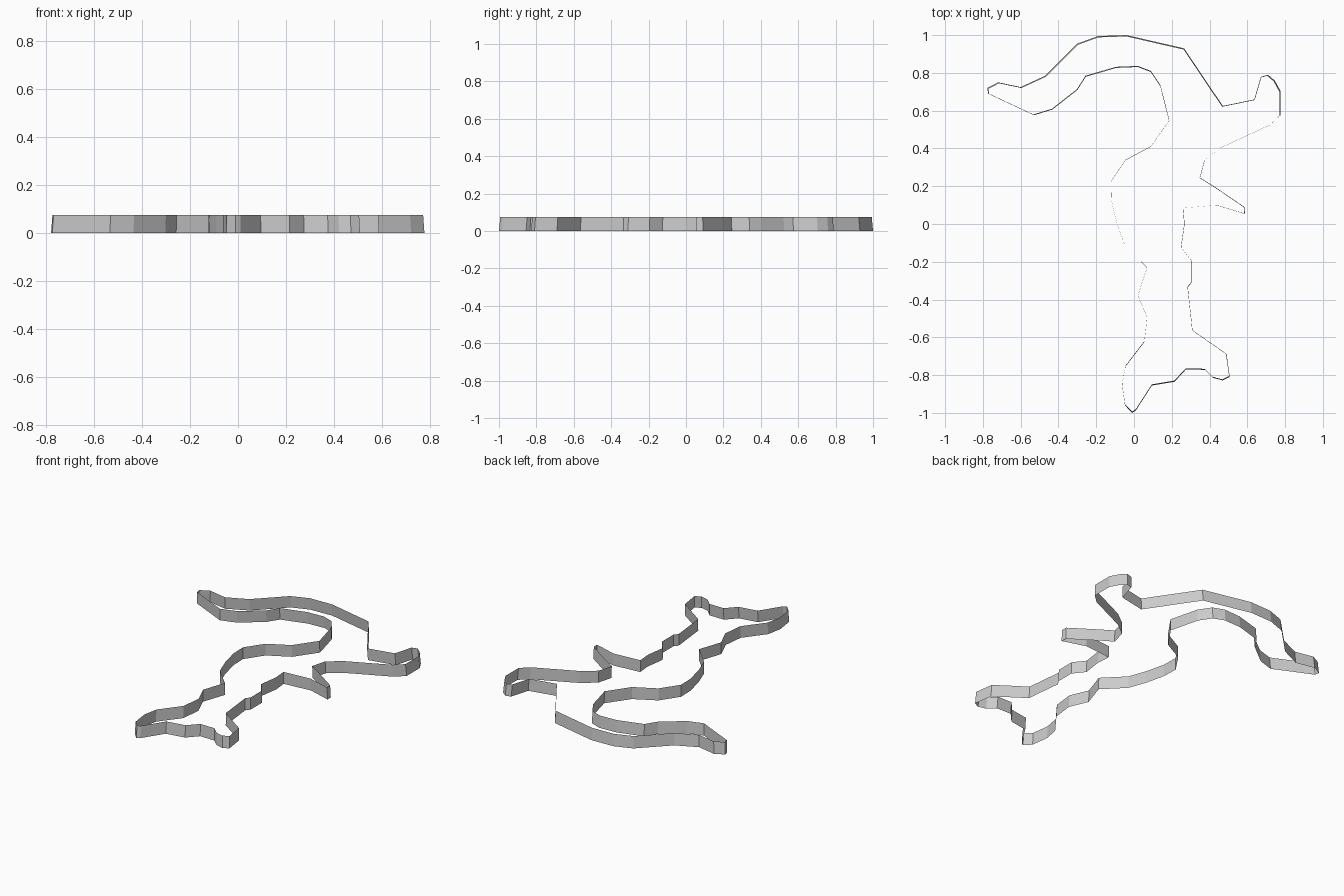
import bpy, bmesh

HEIGHT = 0.075
TAPER = 0.993   # the upper rim is very slightly smaller

# Outline sections of the silhouette, clockwise from the left limb tip
left_limb_top = [(-.777, .72), (-.72, .75), (-.60, .725), (-.47, .785), (-.30, .955),
                 (-.19, .995), (-.04, 1.0), (.265, .93), (.47, .625)]
right_limb = [(.64, .66), (.675, .78), (.71, .79), (.745, .76), (.775, .705), (.775, .575),
              (.72, .525), (.46, .405), (.375, .34), (.35, .245)]
spike = [(.43, .195), (.585, .09), (.587, .055), (.44, .10), (.26, .085), (.268, 0)]
right_side = [(.25, -.125), (.305, -.195), (.305, -.31), (.285, -.335), (.31, -.565)]
feet = [(.49, -.69), (.507, -.81), (.47, -.828), (.42, -.815), (.375, -.772), (.275, -.77),
        (.215, -.835), (.095, -.855), (.01, -.987), (-.01, -1.0), (-.048, -.96),
        (-.063, -.85), (-.045, -.755), (.055, -.625)]
left_side = [(.07, -.495), (.02, -.38), (.07, -.232), (-.05, -.11), (-.09, 0), (-.12, .125),
             (-.123, .225), (-.045, .34), (.09, .412), (.187, .55)]
left_limb_bottom = [(.14, .735), (.09, .81), (.02, .837), (-.095, .832), (-.257, .785),
                    (-.302, .714), (-.435, .61), (-.533, .58), (-.772, .692)]
outline = (left_limb_top + right_limb + spike + right_side + feet
           + left_side + left_limb_bottom)

# Open wall: one quad per outline segment, no top or bottom
bm = bmesh.new()
low = [bm.verts.new((x, y, 0)) for x, y in outline]
high = [bm.verts.new((x * TAPER, y * TAPER, HEIGHT)) for x, y in outline]
n = len(outline)
for i in range(n):
    j = (i + 1) % n
    # clockwise outline, wound so the normals face outwards
    bm.faces.new((low[j], low[i], high[i], high[j]))
mesh = bpy.data.meshes.new("outline_wall")
bm.to_mesh(mesh)
bm.free()
bpy.context.collection.objects.link(bpy.data.objects.new("outline_wall", mesh))
